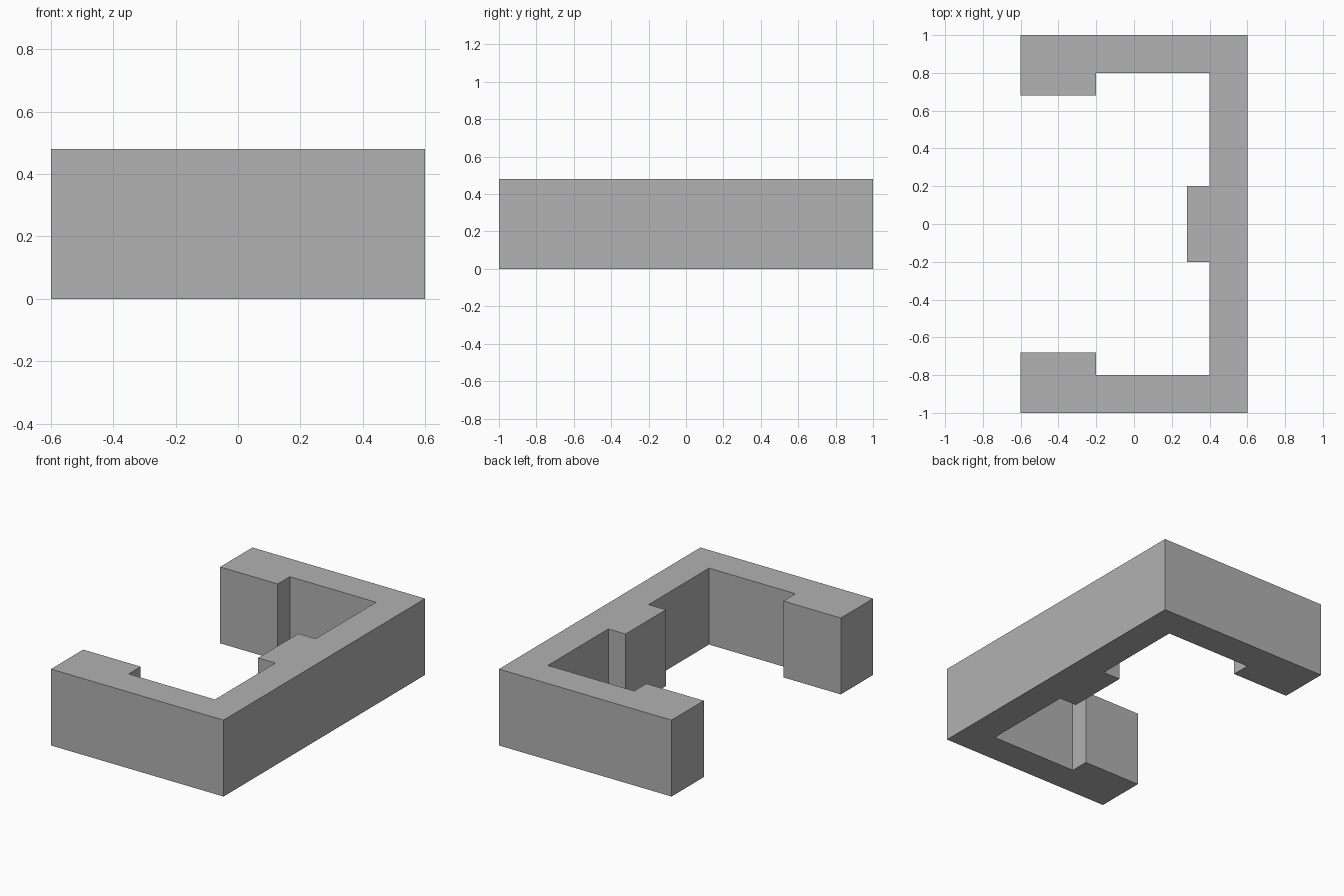
import bpy
import bmesh

HEIGHT = 0.48

cube = bpy.data.objects.get("Cube")
if cube:
    bpy.data.objects.remove(cube, do_unlink=True)

# Plain grey material
grey = bpy.data.materials.new("plain_grey")
grey.use_nodes = True
colour = (0.445, 0.445, 0.445, 1.0)
grey.diffuse_color = colour
grey.node_tree.nodes["Principled BSDF"].inputs["Base Color"].default_value = colour

# Back half of the plan: outer corner, thick arm end, inner corner, central pad
half = [(0.6, 1.0), (-0.6, 1.0), (-0.6, 0.68), (-0.2, 0.68), (-0.2, 0.8),
        (0.4, 0.8), (0.4, 0.2), (0.28, 0.2)]
outline = half + [(x, -y) for x, y in reversed(half)]

# Extrude the mirrored plan into a solid bracket
bm = bmesh.new()
base = bm.faces.new([bm.verts.new((x, y, 0)) for x, y in outline])
extruded = bmesh.ops.extrude_face_region(bm, geom=[base], use_keep_orig=True)
top = [v for v in extruded["geom"] if isinstance(v, bmesh.types.BMVert)]
bmesh.ops.translate(bm, verts=top, vec=(0, 0, HEIGHT))
bmesh.ops.recalc_face_normals(bm, faces=bm.faces)

mesh = bpy.data.meshes.new("bracket_wall")
bm.to_mesh(mesh)
bm.free()
mesh.materials.append(grey)
bracket = bpy.data.objects.new("bracket_wall", mesh)
bpy.context.collection.objects.link(bracket)
